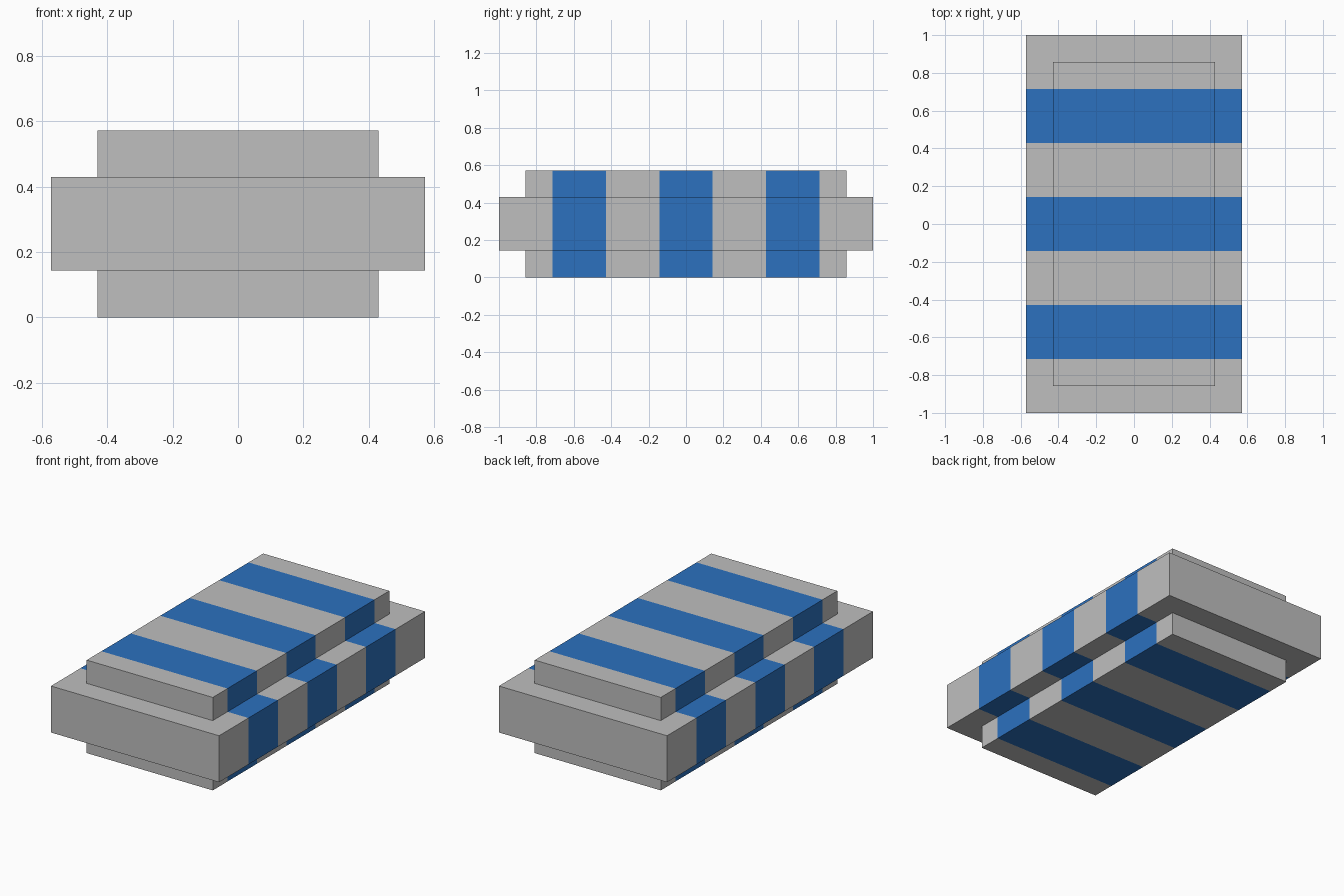
import bpy
import bmesh

cube = bpy.data.objects.get("Cube")
if cube:
    bpy.data.objects.remove(cube, do_unlink=True)

U = 1 / 7  # module: every size is a whole number of these
STRIPES = [(-5, -3), (-1, 1), (3, 5)]  # blue bands along y, in modules


def make_material(name, rgb):
    mat = bpy.data.materials.new(name)
    mat.use_nodes = True
    mat.diffuse_color = (*rgb, 1)
    mat.node_tree.nodes["Principled BSDF"].inputs["Base Color"].default_value = (*rgb, 1)
    return mat


grey = make_material("light_grey", (0.52, 0.52, 0.52))
blue = make_material("blue", (0.025, 0.165, 0.52))


def striped_block(name, half_x, half_y, z0, z1):
    """Flat-sided block, cut across y so that the blue bands wrap around it."""
    bm = bmesh.new()
    bmesh.ops.create_cube(bm, size=1)
    for v in bm.verts:
        v.co = (v.co.x * 2 * half_x * U, v.co.y * 2 * half_y * U,
                (z0 if v.co.z < 0 else z1) * U)
    # Cut at the edges of each band
    for y in (edge for stripe in STRIPES for edge in stripe):
        bmesh.ops.bisect_plane(bm, geom=bm.verts[:] + bm.edges[:] + bm.faces[:],
                               plane_co=(0, y * U, 0), plane_no=(0, 1, 0))
    # Blue where the face lies inside a band
    for f in bm.faces:
        y = f.calc_center_median().y / U
        f.material_index = int(any(a < y < b for a, b in STRIPES))
    mesh = bpy.data.meshes.new(name)
    bm.to_mesh(mesh)
    bm.free()
    mesh.materials.append(grey)
    mesh.materials.append(blue)
    obj = bpy.data.objects.new(name, mesh)
    bpy.context.collection.objects.link(obj)
    return obj


# Wide middle slab, and the narrower core standing out above and below it
striped_block("middle_slab", 4, 7, 1, 3)
striped_block("inner_core", 3, 6, 0, 4)
